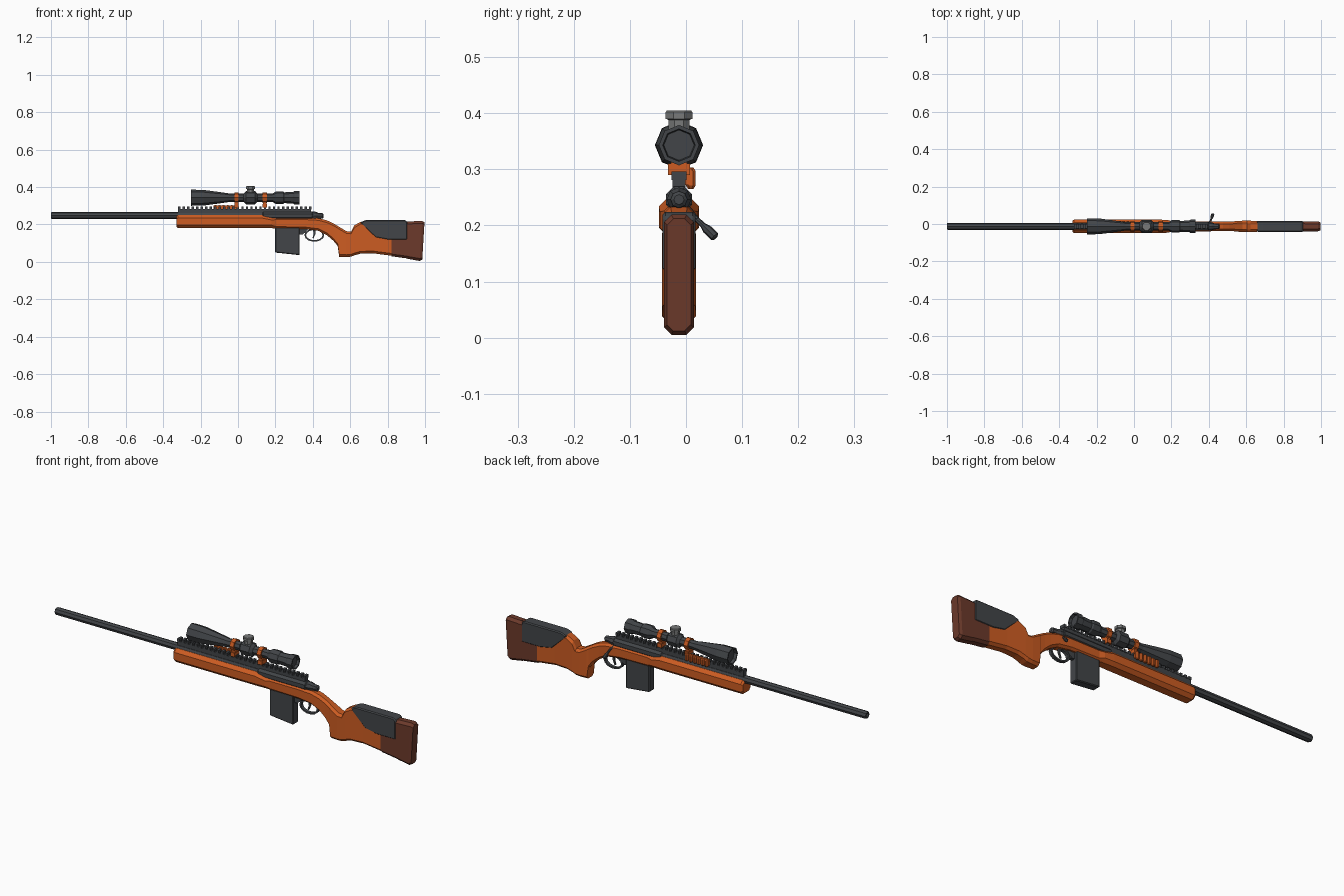
import bpy, bmesh, math
from mathutils import Vector, Matrix

YC = -0.0125  # centre plane of the rifle


def material(name, rgb):
    m = bpy.data.materials.new(name)
    m.diffuse_color = (*rgb, 1)
    return m


ORANGE = material("orange", (0.61, 0.108, 0.016))
DARK = material("gunmetal", (0.055, 0.06, 0.066))
GREY = material("mid_grey", (0.19, 0.195, 0.195))
BROWN = material("brown_rubber", (0.15, 0.042, 0.024))


def finish(name, bm, mat):
    bmesh.ops.recalc_face_normals(bm, faces=bm.faces)
    me = bpy.data.meshes.new(name)
    bm.to_mesh(me)
    bm.free()
    me.materials.append(mat)
    ob = bpy.data.objects.new(name, me)
    bpy.context.collection.objects.link(ob)
    return ob


def skin(bm, rings):
    """Bridge rings of points and cap both ends."""
    vr = [[bm.verts.new(p) for p in r] for r in rings]
    n = len(vr[0])
    for a, b in zip(vr, vr[1:]):
        for i in range(n):
            j = (i + 1) % n
            bm.faces.new((a[i], a[j], b[j], b[i]))
    bm.faces.new(vr[0])
    bm.faces.new(vr[-1])


def loft(name, stations, mat):
    """Chamfered box sections along x: (x, z bottom, z top, half width, chamfer, slant)."""
    rings = []
    for x, zb, zt, w, c, s in stations:
        pts = [(w, zb + c), (w, zt - c), (w - c, zt), (c - w, zt),
               (-w, zt - c), (-w, zb + c), (c - w, zb), (w - c, zb)]
        rings.append([(x + s * (z - 0.11), YC + y, z) for y, z in pts])
    bm = bmesh.new()
    skin(bm, rings)
    return finish(name, bm, mat)


def lathe(name, profile, origin, mat, axis=(1, 0, 0), n=8, turn=0.0):
    """Revolve (distance, radius) pairs around an axis."""
    d = Vector(axis).normalized()
    u = Vector((0, 1, 0)) if abs(d.y) < 0.5 else Vector((1, 0, 0))
    u = (u - d * u.dot(d)).normalized()
    v = d.cross(u)
    o = Vector(origin)
    angs = [turn + math.tau * i / n for i in range(n)]
    bm = bmesh.new()
    skin(bm, [[o + d * t + (u * math.cos(a) + v * math.sin(a)) * r for a in angs]
              for t, r in profile])
    return finish(name, bm, mat)


def boxes(name, spans, mat, bevel=0):
    """Boxes given as (x0, x1, y0, y1, z0, z1), y relative to the centre plane."""
    bm = bmesh.new()
    for x0, x1, y0, y1, z0, z1 in spans:
        m = Matrix.Translation(((x0 + x1) / 2, YC + (y0 + y1) / 2, (z0 + z1) / 2))
        m = m @ Matrix.Diagonal((x1 - x0, y1 - y0, z1 - z0, 1))
        bmesh.ops.create_cube(bm, size=1, matrix=m)
    if bevel:
        bmesh.ops.bevel(bm, geom=bm.edges[:], offset=bevel, segments=1, affect='EDGES')
    return finish(name, bm, mat)


def prism(name, outline, half, mat, bevel=0):
    """Extrude an x-z outline across y."""
    bm = bmesh.new()
    skin(bm, [[(x, YC + s * half, z) for x, z in outline] for s in (-1, 1)])
    if bevel:
        bmesh.ops.bevel(bm, geom=bm.edges[:], offset=bevel, segments=1, affect='EDGES')
    return finish(name, bm, mat)


# --- stock ---
loft("fore_end", [(-0.33, 0.187, 0.244, 0.030, 0.014, 0),
                  (-0.32, 0.180, 0.250, 0.036, 0.016, 0),
                  (0.13, 0.180, 0.250, 0.036, 0.016, 0),
                  (0.18, 0.180, 0.240, 0.034, 0.016, 0),
                  (0.205, 0.179, 0.236, 0.027, 0.010, 0)], ORANGE)
loft("stock", [(0.19, 0.179, 0.236, 0.027, 0.010, 0),
               (0.36, 0.176, 0.236, 0.027, 0.010, 0),
               (0.43, 0.166, 0.233, 0.026, 0.011, 0),
               (0.475, 0.143, 0.222, 0.025, 0.012, 0),
               (0.51, 0.113, 0.206, 0.025, 0.012, 0),
               (0.533, 0.085, 0.192, 0.026, 0.012, 0),
               (0.541, 0.027, 0.187, 0.028, 0.012, 0),
               (0.58, 0.026, 0.164, 0.030, 0.012, 0),
               (0.605, 0.028, 0.162, 0.030, 0.012, 0),
               (0.622, 0.035, 0.195, 0.030, 0.012, 0),
               (0.655, 0.044, 0.214, 0.029, 0.012, 0),
               (0.72, 0.046, 0.214, 0.027, 0.012, 0),
               (0.82, 0.033, 0.214, 0.026, 0.012, 0)], ORANGE)
prism("cheek_rest", [(0.655, 0.212), (0.685, 0.224), (0.893, 0.224), (0.905, 0.214),
                     (0.905, 0.118), (0.80, 0.118), (0.735, 0.130), (0.665, 0.195)],
      0.029, DARK, 0.005)
loft("butt_spacer", [(0.82, 0.030, 0.214, 0.0265, 0.012, 0),
                     (0.91, 0.018, 0.215, 0.0265, 0.012, 0.03)], BROWN)
loft("recoil_pad", [(0.91, 0.016, 0.216, 0.0265, 0.013, 0.03),
                    (0.978, 0.005, 0.219, 0.0265, 0.013, 0.06),
                    (0.991, 0.012, 0.212, 0.021, 0.011, 0.06)], BROWN)

# --- barrel, receiver and bolt ---
lathe("barrel", [(-0.96, 0.010), (-1, 0.010), (-1, 0.016), (-0.994, 0.019), (0.14, 0.019)],
      (0, YC, 0.248), DARK)
lathe("receiver", [(0.13, 0.020), (0.135, 0.025), (0.395, 0.025), (0.40, 0.021)],
      (0, YC, 0.246), DARK, turn=math.pi / 8)
lathe("bolt_shroud", [(0.39, 0.022), (0.415, 0.022), (0.43, 0.016), (0.452, 0.015), (0.457, 0.009)],
      (0, YC, 0.246), DARK)
root, elbow, tip = Vector((0.395, 0.0, 0.232)), Vector((0.41, 0.018, 0.212)), Vector((0.422, 0.053, 0.178))
d1, d2 = elbow - root, tip - elbow
lathe("bolt_arm", [(0, 0.006), (d1.length + 0.003, 0.005)], root, DARK, d1)
L = d2.length
lathe("bolt_knob", [(0, 0.005), (L * 0.35, 0.005), (L * 0.55, 0.0085), (L * 0.95, 0.0085), (L, 0.005)],
      elbow, DARK, d2)

# --- top rail with teeth ---
boxes("rail_base", [(-0.32, 0.39, -0.012, 0.012, 0.258, 0.283)], DARK)
boxes("rail_teeth", [(-0.32 + i * 0.0241, -0.307 + i * 0.0241, -0.0135, 0.0135, 0.281, 0.296)
                     for i in range(30)], DARK)

# --- ribbed holder on the far side of the rail ---
boxes("holder_plate", [(-0.132, 0.0, 0.011, 0.022, 0.272, 0.301)], ORANGE)
for i in range(6):
    lathe(f"holder_rib_{i + 1}", [(0, 0.005), (0.006, 0.0095), (0.032, 0.0095), (0.038, 0.005)],
          (-0.121 + i * 0.022, 0.0085, 0.265), ORANGE, (0, 0, 1), turn=math.pi / 8)

# --- scope ---
lathe("scope_body", [(-0.235, 0.035), (-0.25, 0.036), (-0.25, 0.043), (-0.185, 0.042),
                     (-0.06, 0.025), (-0.045, 0.022), (0.185, 0.022), (0.20, 0.032),
                     (0.205, 0.034), (0.24, 0.034), (0.247, 0.029), (0.295, 0.031),
                     (0.302, 0.036), (0.33, 0.036), (0.33, 0.029), (0.318, 0.027)],
      (0, YC, 0.343), DARK)
lathe("scope_saddle", [(0.03, 0.022), (0.042, 0.035), (0.092, 0.035), (0.104, 0.022)],
      (0, YC, 0.343), DARK)
lathe("turret", [(0.365, 0.020), (0.388, 0.020), (0.390, 0.026), (0.402, 0.026), (0.405, 0.023)],
      (0.067, YC, 0), GREY, (0, 0, 1), turn=math.pi / 8)
for tag, x in (("front", -0.008), ("rear", 0.143)):
    lathe(f"{tag}_scope_ring", [(x - 0.011, 0.029), (x + 0.011, 0.029)], (0, YC, 0.343), ORANGE)
    boxes(f"{tag}_ring_base", [(x - 0.012, x + 0.012, -0.020, 0.020, 0.290, 0.310),
                               (x - 0.010, x + 0.010, -0.014, 0.014, 0.308, 0.330)], ORANGE)

# --- magazine ---
prism("magazine", [(0.198, 0.185), (0.330, 0.185), (0.330, 0.036), (0.198, 0.050)], 0.021, DARK, 0.004)
prism("magazine_catch", [(0.325, 0.178), (0.375, 0.178), (0.36, 0.158), (0.345, 0.146), (0.330, 0.146)],
      0.010, DARK)

# --- trigger and guard ---
bm = bmesh.new()
N = 14
ring = []
for i in range(N):
    a = math.tau * i / N
    c, s = math.cos(a), math.sin(a)
    ring.append([bm.verts.new((0.408 + c * rx, YC + y, 0.143 + s * rz))
                 for rx, rz, y in ((0.053, 0.035, -0.008), (0.053, 0.035, 0.008),
                                   (0.044, 0.027, 0.008), (0.044, 0.027, -0.008))])
for i in range(N):
    p, q = ring[i], ring[(i + 1) % N]
    for k in range(4):
        m = (k + 1) % 4
        bm.faces.new((p[k], p[m], q[m], q[k]))
finish("trigger_guard", bm, DARK)
prism("trigger", [(0.400, 0.175), (0.414, 0.175), (0.414, 0.150), (0.404, 0.126),
                  (0.398, 0.127), (0.405, 0.150)], 0.004, DARK)
